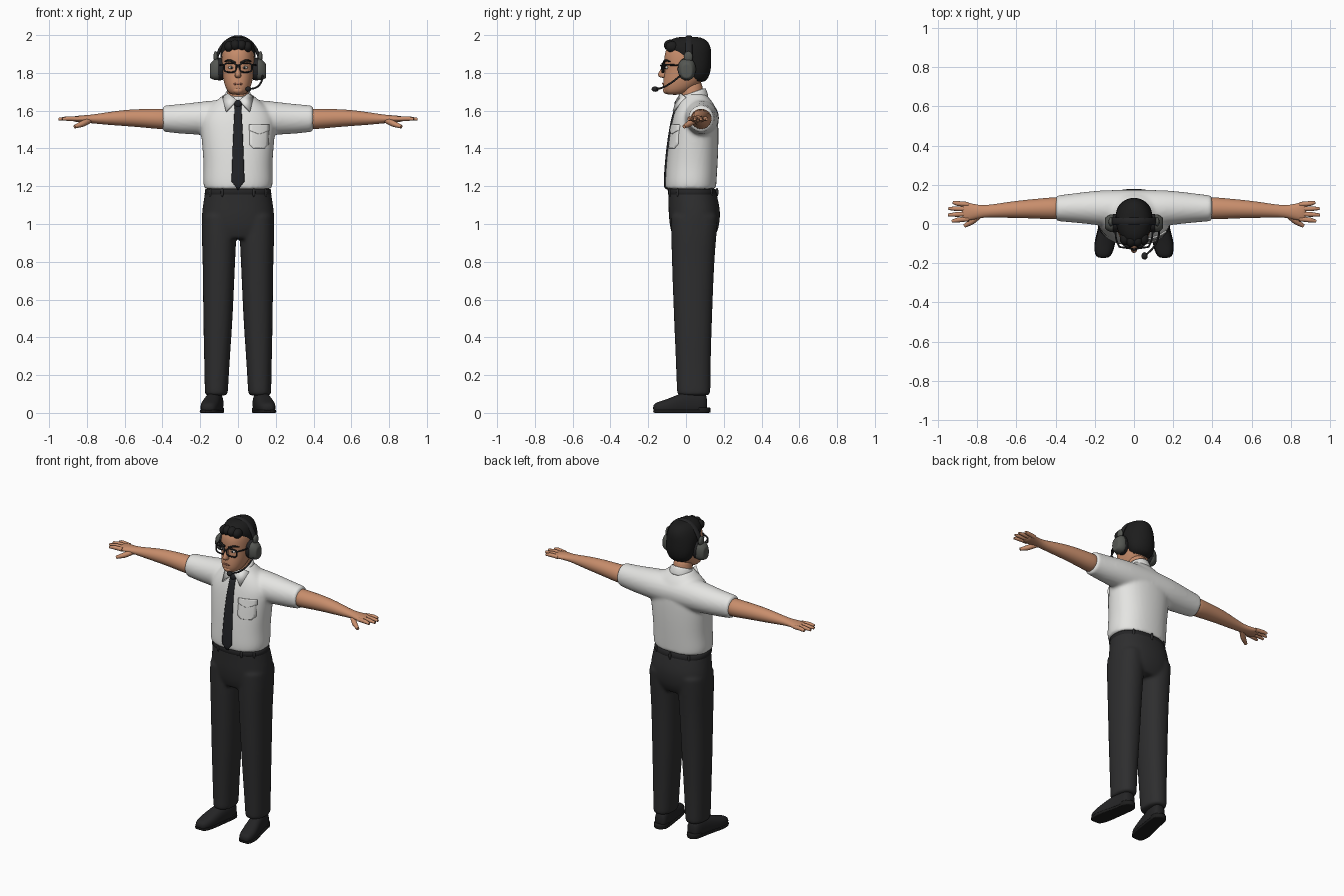
import bpy, bmesh, math
from mathutils import Vector

if "Cube" in bpy.data.objects:
    bpy.data.objects.remove(bpy.data.objects["Cube"])


def material(name, r, g, b):
    m = bpy.data.materials.new(name)
    m.use_nodes = True
    m.diffuse_color = (r, g, b, 1)
    m.node_tree.nodes["Principled BSDF"].inputs["Base Color"].default_value = (r, g, b, 1)
    return m


SKIN = material("skin", 0.58, 0.27, 0.15)
LIP = material("lip", 0.36, 0.14, 0.09)
SHIRT = material("white cotton", 0.78, 0.78, 0.76)
TROUSER = material("charcoal cloth", 0.027, 0.027, 0.028)
DARK = material("black leather", 0.018, 0.018, 0.019)
TIE = material("black tie", 0.016, 0.017, 0.02)
HAIR = material("black hair", 0.012, 0.012, 0.012)
GREY = material("grey plastic", 0.09, 0.095, 0.085)
EYE = material("eye white", 0.6, 0.57, 0.52)


def finish(name, bm, mat):
    bmesh.ops.recalc_face_normals(bm, faces=bm.faces)
    me = bpy.data.meshes.new(name)
    bm.to_mesh(me)
    bm.free()
    me.materials.append(mat)
    for p in me.polygons:
        p.use_smooth = True
    ob = bpy.data.objects.new(name, me)
    bpy.context.collection.objects.link(ob)
    return ob


def skin(bm, sections, axis="z", n=20, power=2.0, crisp=False):
    """Skin rounded sections (position, centre a, centre b, radius a, radius b) along an axis."""
    secs = [tuple(s) for s in sections]
    if crisp:
        near = lambda a, b: tuple(u + (v - u) * 0.06 for u, v in zip(a, b))
        secs = [secs[0], near(secs[0], secs[1])] + secs[1:-1] + [near(secs[-1], secs[-2]), secs[-1]]
    rings = []
    for pos, ca, cb, ra, rb in secs:
        ring = []
        for i in range(n):
            t = 2 * math.pi * i / n
            c, s = math.cos(t), math.sin(t)
            a = ca + ra * math.copysign(abs(c) ** (2 / power), c)
            b = cb + rb * math.copysign(abs(s) ** (2 / power), s)
            co = {"z": (a, b, pos), "x": (pos, a, b), "y": (a, pos, b)}[axis]
            ring.append(bm.verts.new(co))
        rings.append(ring)
    for r0, r1 in zip(rings, rings[1:]):
        for i in range(n):
            j = (i + 1) % n
            bm.faces.new((r0[i], r0[j], r1[j], r1[i]))
    bm.faces.new(rings[0])
    bm.faces.new(rings[-1])


def loft(name, sections, mat, axis="z", n=20, power=2.0, crisp=False, clamp=None):
    bm = bmesh.new()
    skin(bm, sections, axis, n, power, crisp)
    if clamp:
        for v in bm.verts:
            v.co.z = min(max(v.co.z, clamp[0]), clamp[1])
    ob = finish(name, bm, mat)
    ob.modifiers.new("round", "SUBSURF").levels = 1
    return ob


def fuse(ob, voxel, repeat):
    """Melt overlapping volumes into one soft cloth surface."""
    ob.modifiers.new("round", "SUBSURF").levels = 2
    r = ob.modifiers.new("fuse", "REMESH")
    r.mode, r.voxel_size, r.use_smooth_shade = "VOXEL", voxel, True
    s = ob.modifiers.new("soften", "SMOOTH")
    s.factor, s.iterations = 0.5, repeat


def tube(name, points, radius, mat, closed=False, ends=1.0):
    cu = bpy.data.curves.new(name, "CURVE")
    cu.dimensions, cu.bevel_depth, cu.bevel_resolution = "3D", radius, 3
    cu.use_fill_caps, cu.resolution_u = True, 6
    sp = cu.splines.new("BEZIER")
    sp.bezier_points.add(len(points) - 1)
    sp.use_cyclic_u = closed
    for i, (b, p) in enumerate(zip(sp.bezier_points, points)):
        b.co = p
        b.handle_left_type = b.handle_right_type = "AUTO"
        b.radius = ends if i == len(points) - 1 else 1
    cu.materials.append(mat)
    ob = bpy.data.objects.new(name, cu)
    bpy.context.collection.objects.link(ob)
    bpy.ops.object.select_all(action="DESELECT")
    ob.select_set(True)
    bpy.context.view_layer.objects.active = ob
    bpy.ops.object.convert(target="MESH")
    return bpy.context.object


def ball(name, centre, radii, mat):
    bm = bmesh.new()
    bmesh.ops.create_uvsphere(bm, u_segments=20, v_segments=12, radius=1)
    for v in bm.verts:
        v.co = Vector([c + r * k for c, r, k in zip(centre, radii, v.co)])
    return finish(name, bm, mat)


def patch(name, rows, mat, target, thick=0.012):
    """Cloth piece given as rows (z, left, right), laid on the front of the target."""
    bm = bmesh.new()
    grid = []
    for (z0, a0, b0), (z1, a1, b1) in zip(rows, rows[1:]):
        for k in range(7):
            t = k / 6
            z, a, b = z0 + (z1 - z0) * t, a0 + (a1 - a0) * t, b0 + (b1 - b0) * t
            grid.append([bm.verts.new((a + (b - a) * i / 6, -0.3, z)) for i in range(7)])
    for r0, r1 in zip(grid, grid[1:]):
        for i in range(6):
            bm.faces.new((r0[i], r0[i + 1], r1[i + 1], r1[i]))
    bmesh.ops.remove_doubles(bm, verts=bm.verts, dist=0.0002)
    ob = finish(name, bm, mat)
    w = ob.modifiers.new("lay", "SHRINKWRAP")
    w.wrap_method, w.use_project_y, w.target = "PROJECT", True, target
    s = ob.modifiers.new("thickness", "SOLIDIFY")
    s.thickness, s.offset = thick, 0
    return ob


# Shirt: torso and sleeves fused
bm = bmesh.new()
skin(bm, [(1.185, 0, .025, .18, .135), (1.22, 0, .025, .188, .138), (1.3, 0, .03, .183, .138),
          (1.4, 0, .037, .19, .136), (1.5, 0, .045, .2, .129), (1.57, 0, .05, .2, .12),
          (1.63, 0, .053, .15, .102), (1.665, 0, .047, .1, .078), (1.69, 0, .045, .07, .06)],
     power=2.3, crisp=True)
half = [(.4, .08, 1.558, .066, .07), (.3, .082, 1.556, .076, .08),
        (.2, .083, 1.56, .088, .088), (.1, .078, 1.56, .098, .1)]
skin(bm, half + [(-x, *rest) for x, *rest in reversed(half)], "x", crisp=True)
shirt = finish("shirt", bm, SHIRT)
fuse(shirt, 0.01, 5)

# Trousers: seat and two legs fused
bm = bmesh.new()
skin(bm, [(1.185, 0, .03, .174, .127), (1.1, 0, .042, .188, .136), (1.05, 0, .045, .194, .139),
          (.97, 0, .045, .196, .13), (.92, 0, .04, .185, .105)], power=2.3, crisp=True)
for s in (-1, 1):
    skin(bm, [(1.05, s * .1, .045, .09, .125), (.95, s * .1, .042, .094, .122),
              (.8, s * .101, .037, .086, .113), (.5, s * .106, .037, .079, .102),
              (.3, s * .111, .038, .069, .094), (.09, s * .115, .041, .061, .089)], power=2.3, crisp=True)
trousers = finish("trousers", bm, TROUSER)
fuse(trousers, 0.01, 4)

# Belt with loops
loft("belt", [(1.15, 0, .034, .18, .131), (1.188, 0, .03, .176, .129)], DARK, power=2.3, crisp=True)
for i, t in enumerate((35, 62, 118, 145, 230, 270, 310)):
    c, s = math.cos(math.radians(t)), math.sin(math.radians(t))
    ball(f"belt_loop_{i}", (.178 * c, .032 - .132 * s, 1.168), (.008, .008, .024), TROUSER)

# Tie, pocket and collar
patch("tie", [(1.63, -.017, .017), (1.45, -.026, .026), (1.225, -.034, .034), (1.186, -.002, .002)], TIE, shirt, .016)
ball("tie_knot", (0, -.046, 1.635), (.022, .016, .022), TIE)
patch("chest_pocket", [(1.51, .06, .16), (1.42, .06, .16), (1.4, .08, .14)], SHIRT, shirt, .01)
patch("pocket_flap", [(1.525, .058, .162), (1.495, .058, .162), (1.475, .108, .112)], SHIRT, shirt, .018)
collar = loft("collar", [(1.645, 0, .045, .08, .077), (1.7, 0, .036, .066, .068)], SHIRT, crisp=True)
for v in collar.data.vertices:
    v.co.z += (v.co.y - .04) * .35
for s, side in ((-1, "right"), (1, "left")):
    bm = bmesh.new()
    bm.faces.new([bm.verts.new(p) for p in ((s * .006, -.048, 1.655), (s * .05, -.025, 1.69),
                                            (s * .08, 0, 1.67), (s * .062, -.066, 1.595))])
    m = finish("collar_point_" + side, bm, SHIRT).modifiers.new("thickness", "SOLIDIFY")
    m.thickness, m.offset = .012, 0

# Head, neck and facial features
loft("neck", [(1.6, 0, .04, .058, .058), (1.68, 0, .03, .056, .06), (1.78, 0, .025, .058, .065)], SKIN)
loft("head", [(1.683, 0, -.06, .035, .042), (1.7, 0, -.05, .055, .068), (1.73, 0, -.03, .07, .093),
              (1.77, 0, -.01, .08, .11), (1.81, 0, .004, .085, .116), (1.85, 0, .005, .088, .119),
              (1.89, 0, .005, .088, .121), (1.93, 0, .008, .082, .114), (1.96, 0, .01, .062, .09),
              (1.975, 0, .012, .03, .05)], SKIN, n=24, power=2.2)
loft("nose", [(1.85, 0, -.105, .009, .012), (1.81, 0, -.118, .013, .022), (1.788, 0, -.124, .02, .032),
              (1.772, 0, -.116, .016, .02)], SKIN, n=12)
tube("mouth", [(-.028, -.109, 1.738), (0, -.122, 1.743), (.028, -.109, 1.738)], .005, LIP)
ball("chin", (0, -.1, 1.708), (.03, .022, .02), SKIN)
for s, side in ((-1, "right"), (1, "left")):
    ball("eye_" + side, (s * .036, -.102, 1.828), (.016, .008, .008), EYE)
    ball("pupil_" + side, (s * .035, -.108, 1.828), (.006, .004, .007), HAIR)
    tube("eyebrow_" + side, [(s * .014, -.117, 1.853), (s * .045, -.11, 1.866), (s * .07, -.085, 1.86)], .006, HAIR, ends=.5)
    # Glasses: rounded square rims and side arms
    rim = []
    for i in range(16):
        c, d = math.cos(i * math.pi / 8), math.sin(i * math.pi / 8)
        x = .041 + .033 * math.copysign(abs(c) ** .65, c)
        rim.append((s * x, -.128 + x * .15, 1.828 + .024 * math.copysign(abs(d) ** .65, d)))
    tube("glasses_rim_" + side, rim, .0045, DARK, closed=True)
    tube("glasses_arm_" + side, [(s * .074, -.117, 1.842), (s * .09, -.08, 1.842), (s * .094, .01, 1.838)], .0045, DARK)
tube("glasses_bridge", [(-.01, -.127, 1.835), (0, -.134, 1.839), (.01, -.127, 1.835)], .0045, DARK)

# Hair
loft("hair", [(1.745, 0, .06, .06, .046), (1.8, 0, .06, .09, .072), (1.86, 0, .045, .094, .09),
              (1.9, 0, .027, .095, .107), (1.925, 0, .012, .092, .122), (1.96, 0, .01, .08, .114),
              (1.982, 0, .012, .056, .085), (1.992, 0, .014, .028, .045)], HAIR, n=24)
for i, x in enumerate((-.045, -.015, .018, .048)):
    ball(f"hair_quiff_{i}", (x, -.088 + abs(x) * .3, 1.95 - abs(x) * .25), (.027, .034, .03), HAIR)

# Headset
band = [(.118 * math.cos(t), 0, 1.83 + .16 * math.sin(t)) for t in [math.pi * i / 12 for i in range(13)]]
headband = tube("headband", band, .009, DARK)
headband.scale.y, headband.location.y = 2.1, .015
for s, side in ((-1, "right"), (1, "left")):
    loft("ear_cushion_" + side, [(s * .078, .004, 1.82, .045, .058), (s * .108, .004, 1.82, .05, .063)],
         DARK, "x", crisp=True)
    loft("ear_cup_" + side, [(s * .1, .004, 1.818, .046, .057), (s * .125, .004, 1.818, .047, .058),
                             (s * .148, .004, 1.81, .028, .038)], GREY, "x", power=2.5, crisp=True)
    ball("band_slider_" + side, (s * .118, .012, 1.885), (.012, .024, .03), GREY)
tube("microphone_boom", [(.13, -.03, 1.785), (.122, -.075, 1.75), (.095, -.125, 1.722), (.06, -.158, 1.714)], .005, DARK)
ball("microphone", (.054, -.163, 1.714), (.016, .019, .014), DARK)

# Arms, hands and shoes
for s, side in ((-1, "right"), (1, "left")):
    loft("arm_" + side, [(s * .34, .08, 1.556, .058, .058), (s * .42, .08, 1.556, .058, .055),
                         (s * .5, .078, 1.56, .051, .05), (s * .6, .075, 1.562, .045, .044),
                         (s * .7, .068, 1.558, .036, .033), (s * .77, .064, 1.556, .03, .023),
                         (s * .82, .062, 1.556, .041, .02), (s * .862, .064, 1.556, .05, .016),
                         (s * .88, .065, 1.556, .044, .01)], SKIN, "x", n=16)
    for i, (y, tip, reach) in enumerate(((.026, .014, .93), (.052, .046, .95), (.077, .079, .948), (.1, .11, .925))):
        tube(f"finger_{i}_{side}", [(s * .845, y, 1.556), (s * .9, (y + tip) / 2, 1.558), (s * reach, tip, 1.555)],
             .0125, SKIN, ends=.6)
    tube("thumb_" + side, [(s * .785, .05, 1.55), (s * .825, .015, 1.53), (s * .865, -.01, 1.515)], .016, SKIN, ends=.6)
    shoe = [(-.175, .158, .025, .022, .018), (-.155, .156, .027, .042, .03), (-.1, .15, .03, .052, .042),
            (-.04, .138, .042, .047, .058), (.03, .124, .05, .043, .07), (.095, .116, .05, .043, .062),
            (.113, .114, .045, .028, .045)]
    shoe = [(y, s * cx, cz, rx, rz) for y, cx, cz, rx, rz in shoe]
    loft("shoe_" + side, shoe, DARK, "y", power=2.4, clamp=(.008, .13))
    loft("sole_" + side, [(y, cx, .01, rx + .004, .03) for y, cx, cz, rx, rz in shoe], HAIR, "y", power=3, clamp=(0, .016))
    loft("heel_" + side, [(0, s * .118, .08, .044, .05), (.03, s * .118, .08, .044, .05)], HAIR, crisp=True)
